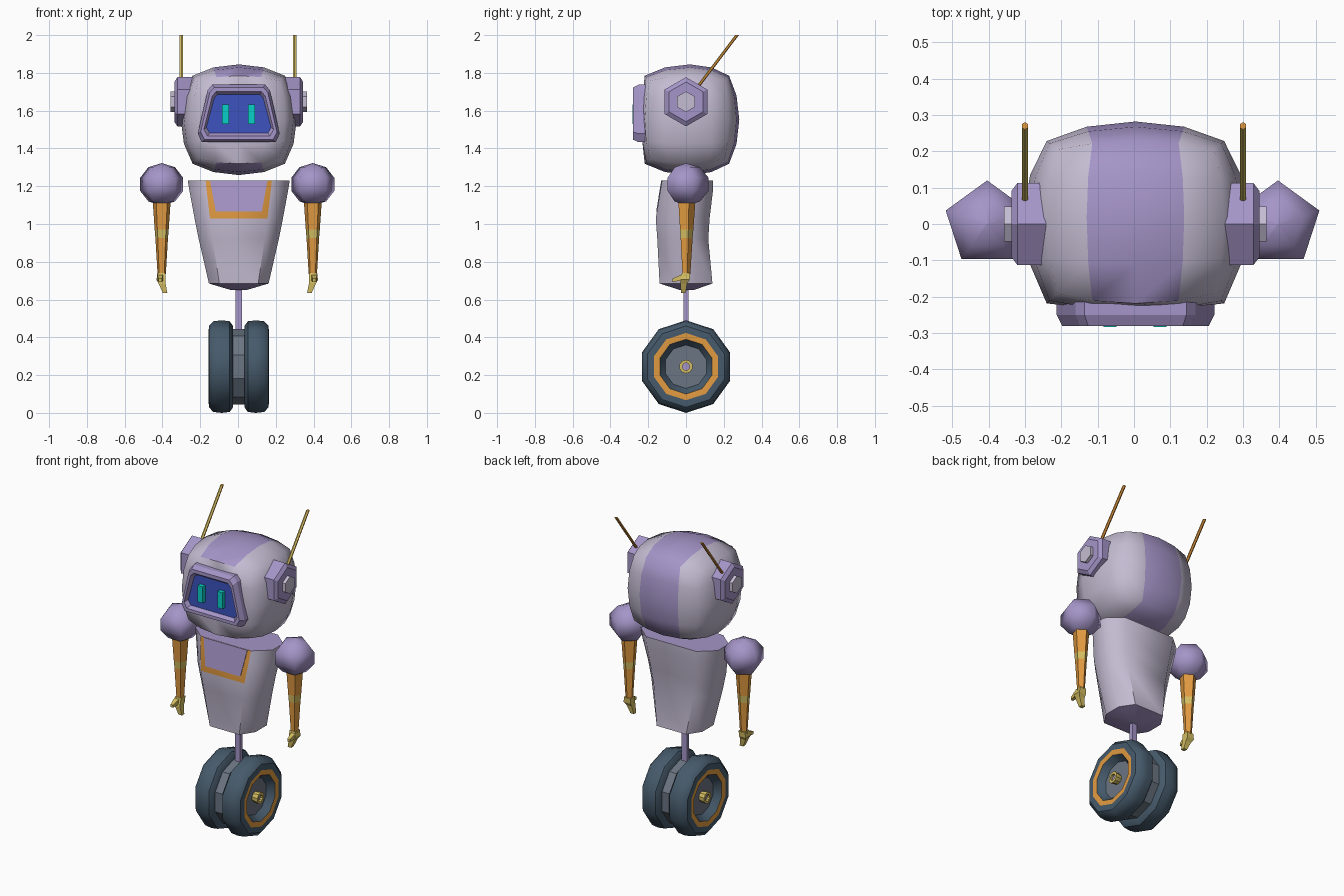
import bpy, bmesh, math
from mathutils import Vector

if "Cube" in bpy.data.objects:
    bpy.data.objects.remove(bpy.data.objects["Cube"])


def material(name, rgb):
    lin = [((c / 255 + 0.055) / 1.055) ** 2.4 for c in rgb]
    m = bpy.data.materials.new(name)
    m.diffuse_color = (*lin, 1)
    m.use_nodes = True
    m.node_tree.nodes["Principled BSDF"].inputs["Base Color"].default_value = m.diffuse_color
    return m


SHELL = material("pale lavender", (196, 188, 210))
PURPLE = material("purple", (165, 149, 200))
ORANGE = material("orange", (226, 155, 65))
GOLD = material("gold", (212, 190, 98))
TIRE = material("tire slate", (70, 90, 107))
GREY = material("hub grey", (107, 117, 130))
BLUE = material("screen blue", (60, 82, 190))
CYAN = material("eye cyan", (10, 208, 200))
CX = 0.004


def finish(bm, name, mats, angle=0):
    bmesh.ops.recalc_face_normals(bm, faces=bm.faces)
    me = bpy.data.meshes.new(name)
    bm.to_mesh(me)
    bm.free()
    for m in mats:
        me.materials.append(m)
    ob = bpy.data.objects.new(name, me)
    bpy.context.collection.objects.link(ob)
    if angle:
        bpy.ops.object.select_all(action='DESELECT')
        ob.select_set(True)
        bpy.context.view_layer.objects.active = ob
        bpy.ops.object.shade_smooth_by_angle(angle=math.radians(angle))
    return ob


def loft(name, rings, mats, bands=None, caps=(0, 0), angle=0):
    """Skin a list of rings; bands gives the material slot of each band."""
    bm = bmesh.new()
    vs = [[bm.verts.new(p) for p in r] for r in rings]
    n = len(rings[0])
    for k in range(len(vs) - 1):
        for i in range(n):
            j = (i + 1) % n
            f = bm.faces.new((vs[k][i], vs[k][j], vs[k + 1][j], vs[k + 1][i]))
            f.material_index = bands[k] if bands else 0
    bm.faces.new(vs[0]).material_index = caps[0]
    bm.faces.new(vs[-1]).material_index = caps[1]
    return finish(bm, name, mats, angle)


def ring(n, r, axis, pos, c=(0, 0), turn=0.0):
    """Regular polygon across the x, y or z axis; c is the centre in the other two."""
    out = []
    for i in range(n):
        a = 2 * math.pi * i / n + turn
        u, v = c[0] + r * math.sin(a), c[1] + r * math.cos(a)
        out.append({'x': (pos, u, v), 'y': (u, pos, v), 'z': (u, v, pos)}[axis])
    return out


def box(name, lo, hi, mat):
    ring4 = lambda z: [(lo[0], lo[1], z), (hi[0], lo[1], z), (hi[0], hi[1], z), (lo[0], hi[1], z)]
    return loft(name, [ring4(lo[2]), ring4(hi[2])], [mat])


# Head: rounded cube with a flattened front and a stripe over top, back and bottom
bm = bmesh.new()
bmesh.ops.create_cube(bm, size=2)
bmesh.ops.subdivide_edges(bm, edges=bm.edges[:], cuts=3, use_grid_fill=True)
for v in bm.verts:
    p = Vector([math.copysign(0.55, c) if abs(abs(c) - 0.5) < 0.01 else c for c in v.co])
    x, y, z = p
    s = Vector((x * math.sqrt(1 - y * y / 2 - z * z / 2 + y * y * z * z / 3),
                y * math.sqrt(1 - x * x / 2 - z * z / 2 + x * x * z * z / 3),
                z * math.sqrt(1 - x * x / 2 - y * y / 2 + x * x * y * y / 3)))
    q = s * 0.7 + p * 0.3
    y = 0.02 + q.y * (0.262 if q.y > 0 else 0.30)
    v.co = (CX + 0.307 * q.x, max(y, -0.23), 1.552 + 0.293 * q.z)
for f in bm.faces:
    c = f.calc_center_median()
    f.material_index = int(abs(c.x - CX) < 0.13 and c.y > -0.19)
finish(bm, "head", [SHELL, PURPLE], 60)

# Visor frame with recessed screen
half = [(0.14, 0.16), (0.165, 0.13), (0.217, -0.10), (0.195, -0.145)]
outline = half + [(-x, z) for x, z in reversed(half)]
steps = [(1, 1, -0.19), (1, 1, -0.25), (0.93, 0.91, -0.28), (0.85, 0.77, -0.28), (0.79, 0.67, -0.258)]
loft("visor", [[(CX + x * sx, y, 1.578 + z * sz) for x, z in outline] for sx, sz, y in steps],
     [PURPLE, BLUE], caps=(0, 1))
for x in (-0.066, 0.072):
    box("eye", (x - 0.018, -0.284, 1.53), (x + 0.018, -0.255, 1.633), CYAN)

# Body: tapered shell, rings of (height, half width, front y, back y)
shape = [(0.65, 1), (1, 0.4), (1, -0.4), (0.65, -1)]
shape += [(-x, y) for x, y in reversed(shape)]


def body_ring(z, w, yf, yb):
    return [(CX + w * x, (yf + yb) / 2 + y * (yb - yf) / 2, z) for x, y in shape]


rows = [(0.65, 0.04, -0.03, 0.04), (0.685, 0.158, -0.14, 0.14), (0.92, 0.212, -0.152, 0.118),
        (1.03, 0.234, -0.16, 0.125), (1.17, 0.26, -0.137, 0.142), (1.23, 0.27, -0.127, 0.142)]
body = loft("body", [body_ring(*r) for r in rows], [SHELL, PURPLE, ORANGE],
            bands=[1, 0, 0, 0, 0], caps=(1, 1), angle=50)
for f in body.data.polygons:
    if f.center.z > 1.03 and f.normal.y < -0.8 and abs(f.center.x - CX) < 0.05:
        f.material_index = 2

# Chest panel: thin purple plate lying on the orange front
slope = lambda z: -0.16 + (z - 1.03) * 0.165
panel = [(-0.122, 1.065), (0.122, 1.065), (0.152, 1.229), (-0.152, 1.229)]
loft("chest_panel", [[(CX + x, slope(z) + d, z) for x, z in panel] for d in (0.003, -0.004)], [PURPLE])

# Support post and drive hub
box("post", (CX - 0.018, -0.012, 0.40), (CX + 0.018, 0.012, 0.67), PURPLE)
WC = (0, 0.245)
loft("drive_hub", [ring(10, 0.2, 'x', CX + x, WC) for x in (-0.035, 0.035)], [GREY])

for s in (-1, 1):
    side = "left_" if s < 0 else "right_"

    # Wheel: lathed tire, orange rim ring, recessed grey disc
    prof = [(0.18, 0.03), (0.215, 0.03), (0.24, 0.048), (0.245, 0.09), (0.24, 0.135), (0.215, 0.158),
            (0.178, 0.16), (0.145, 0.157), (0.115, 0.115)]
    loft(side + "wheel", [ring(10, r, 'x', CX + s * x, WC) for r, x in prof], [TIRE, ORANGE, GREY],
         bands=[0, 0, 0, 0, 0, 0, 1, 0], caps=(0, 2), angle=40)
    axle = [(0.03, 0.11), (0.036, 0.145), (0.036, 0.155), (0.02, 0.155), (0.02, 0.14)]
    loft(side + "axle_cap", [ring(10, r, 'x', CX + s * x, WC) for r, x in axle], [GOLD, PURPLE],
         caps=(0, 1))

    # Ear: hexagonal pod with a pale button
    EC = (0, 1.647)
    loft(side + "ear", [ring(6, r, 'x', CX + s * x, EC)
                        for r, x in ((0.13, 0.23), (0.13, 0.325), (0.105, 0.341))], [PURPLE])
    loft(side + "ear_button", [ring(6, r, 'x', CX + s * x, EC)
                               for r, x in ((0.055, 0.33), (0.055, 0.361))], [SHELL])

    # Antenna: slanted rod, gold in front and orange behind
    rod = loft(side + "antenna", [ring(6, 0.01, 'z', z, (CX - 0.004 + s * 0.3, y))
                                  for z, y in ((1.69, 0.035), (2.0, 0.27))], [GOLD, ORANGE], caps=(1, 1))
    for f in rod.data.polygons:
        f.material_index = 0 if f.normal.y < -0.3 else 1

    # Shoulder: five-sided ball
    AX = -0.004 + s * 0.4
    lats = [-89, -54, -18, 18, 54, 89]
    loft(side + "shoulder", [ring(5, 0.126 * math.cos(math.radians(a)), 'z',
                                  1.21 + 0.112 * math.sin(math.radians(a)), (AX, 0))
                             for a in lats], [PURPLE], angle=75)

    # Forearm: tapered, with a gold band
    arm = [(1.15, 0.052), (0.97, 0.039), (0.925, 0.035), (0.735, 0.023)]
    loft(side + "forearm", [ring(5, r, 'z', z, (AX, 0)) for z, r in arm], [ORANGE, GOLD],
         bands=[0, 1, 0])

    # Hand: palm with bent finger and forward thumb
    q = math.pi / 4
    hand = [(0.74, 0.03, 0, 0), (0.705, 0.034, 0.004, -0.005), (0.685, 0.026, -0.002, -0.012),
            (0.635, 0.017, -0.018, -0.014)]
    loft(side + "hand", [ring(4, r, 'z', z, (AX + s * dx, y), q) for z, r, dx, y in hand], [GOLD])
    loft(side + "thumb", [ring(4, r, 'y', y, (AX + s * 0.008, z), q)
                          for y, r, z in ((0.0, 0.024, 0.72), (-0.04, 0.019, 0.712),
                                          (-0.072, 0.012, 0.702))], [GOLD])
